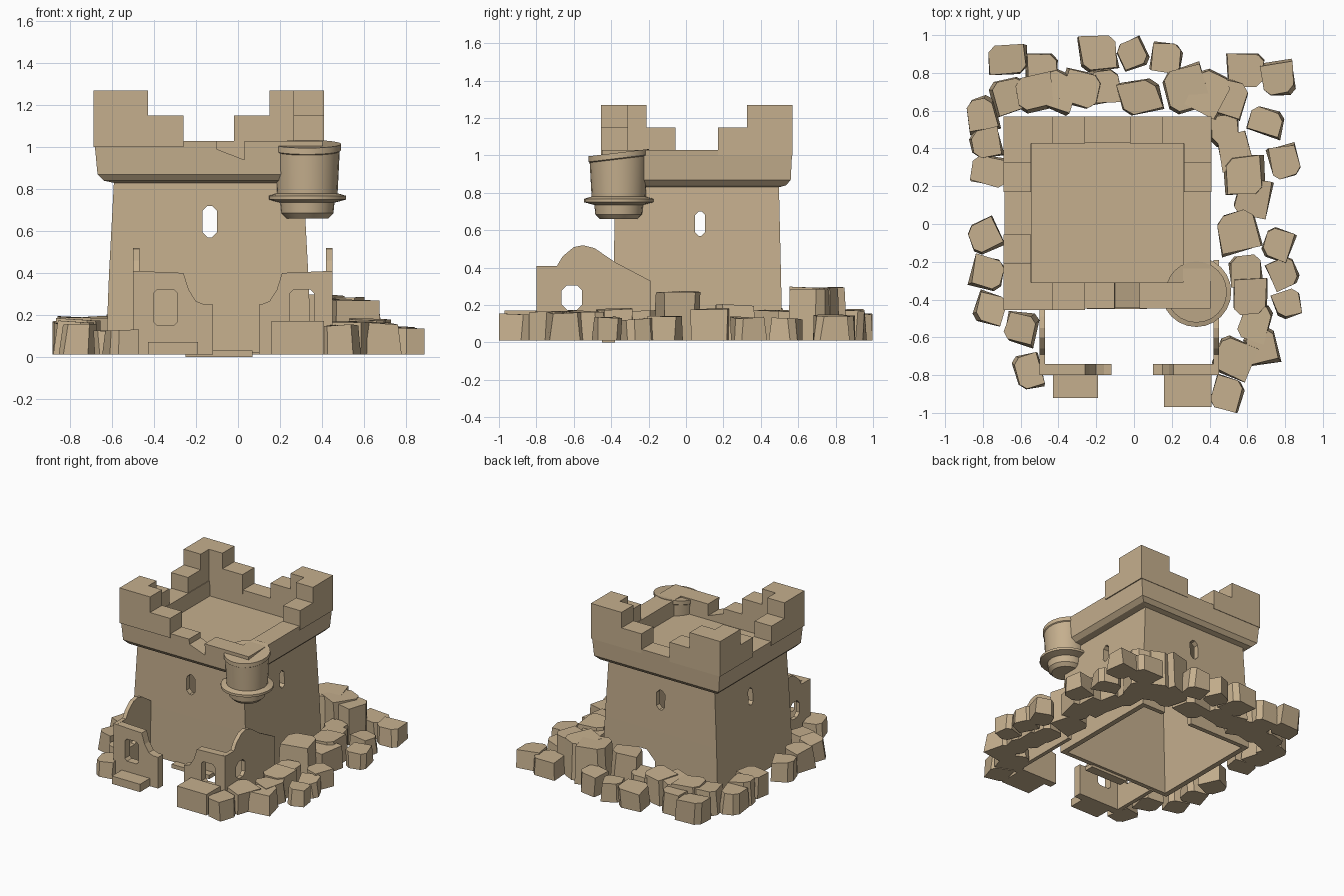
import bpy, bmesh, math, random

if "Cube" in bpy.data.objects:
    bpy.data.objects.remove(bpy.data.objects["Cube"])

random.seed(4)
stone = bpy.data.materials.new("sandstone")
stone.diffuse_color = (0.56, 0.43, 0.27, 1)
stone.use_nodes = True
stone.node_tree.nodes["Principled BSDF"].inputs["Base Color"].default_value = stone.diffuse_color


def finish(name, bm):
    bmesh.ops.recalc_face_normals(bm, faces=bm.faces)
    me = bpy.data.meshes.new(name)
    bm.to_mesh(me)
    bm.free()
    me.materials.append(stone)
    ob = bpy.data.objects.new(name, me)
    bpy.context.collection.objects.link(ob)
    return ob


def loft(name, rings):
    """Skin a stack of rings and cap both ends."""
    bm = bmesh.new()
    loops = [[bm.verts.new(p) for p in r] for r in rings]
    n = len(loops[0])
    for a, b in zip(loops, loops[1:]):
        for i in range(n):
            j = (i + 1) % n
            bm.faces.new((a[i], a[j], b[j], b[i]))
    bm.faces.new(loops[0])
    bm.faces.new(loops[-1])
    return finish(name, bm)


def box(name, x0, x1, y0, y1, z0, z1):
    return loft(name, [[(x0, y0, z), (x1, y0, z), (x1, y1, z), (x0, y1, z)]
                       for z in (z0, z1)])


def slab(name, outline, axis, a, b):
    """Extrude a (u, z) outline along y or x."""
    return loft(name, [[(u, t, z) if axis == 'y' else (t, u, z) for u, z in outline]
                       for t in (a, b)])


def cut(ob, cutter):
    cutter.hide_render = True
    m = ob.modifiers.new("cut", 'BOOLEAN')
    m.operation, m.object, m.solver = 'DIFFERENCE', cutter, 'EXACT'
    bpy.context.view_layer.objects.active = ob
    bpy.ops.object.modifier_apply(modifier="cut")
    bpy.data.objects.remove(cutter)


def opening(u, z, w, h, c=0.35):
    """Chamfered window outline."""
    a, b, k = w / 2, h / 2, w * c
    quarter = [(a, b - k), (a - k, b)]
    half = quarter + [(-p, q) for p, q in reversed(quarter)]
    return [(u + p, z + q) for p, q in half] + [(u - p, z - q) for p, q in half]


# hollow keep with flared parapet, skinned from inner ceiling to roof floor
CX, CY = -.14, .06
levels = [(.41, .395, .80), (.45, .42, .02), (.49, .455, .02), (.475, .447, .40),
          (.452, .437, .83), (.50, .475, .84), (.53, .50, .87),
          (.545, .508, 1.03), (.40, .37, 1.03), (.40, .37, .91)]
corners = [(-1, -1), (1, -1), (1, 1), (-1, 1)]
keep = loft("keep", [[(CX + sx * a, CY + sy * b, z) for sx, sy in corners]
                     for a, b, z in levels])
cut(keep, slab("cutter", opening(-.135, .645, .07, .15), 'y', -1, 1))
cut(keep, slab("cutter", opening(.075, .635, .055, .13), 'x', -1, 1))
# breach low in the back wall and broken notch in the front parapet
cut(keep, slab("cutter", opening(.025, .07, .24, .34, .3), 'y', .45, .7))
cut(keep, slab("cutter", [(-.11, 1.1), (-.10, .99), (.03, .94), (.03, 1.1)], 'y', -.6, -.25))

# stepped battlements on the three intact corners
X0, X1, Y0, Y1, T = -.69, .41, -.455, .57, .145


def battlement(name, right, back):
    def span(lo, hi, flip, a, b):
        return (hi - b, hi - a) if flip else (lo + a, lo + b)

    def block(part, xa, xb, ya, yb, top):
        box(name + part, *span(X0, X1, right, xa, xb), *span(Y0, Y1, back, ya, yb), 1, top)
    block("_merlon_x", 0, .26, 0, T, 1.27)
    block("_merlon_y", 0, T, T, .245, 1.27)
    block("_step_x", .26, .43, 0, T, 1.15)
    block("_step_y", 0, T, .245, .40, 1.15)


battlement("front_left", False, False)
battlement("back_left", False, True)
battlement("back_right", True, True)

# round corner turret with ring and slanted top
profile = [(.10, .66), (.125, .685), (.13, .735), (.185, .75), (.185, .768),
           (.145, .78), (.155, .98), (.162, .985), (.162, 1.015)]
TX, TY = .33, -.36
angles = [i * math.tau / 24 for i in range(24)]
turret = loft("corner_turret", [
    [(TX + r * math.cos(a), TY + r * math.sin(a),
      z + (.12 * r * math.sin(a) if z > .95 else 0)) for a in angles]
    for r, z in profile])
bpy.context.view_layer.objects.active = turret
turret.select_set(True)
bpy.ops.object.shade_smooth_by_angle(angle=math.radians(30))
turret.select_set(False)

# ruined forecourt walls, the right front wall mirrors the left
left = [(-.50, .01), (-.50, .41), (-.26, .40), (-.235, .32), (-.20, .265),
        (-.16, .25), (-.12, .25), (-.12, .01)]
right = [(max(.10, -.05 - u), z) for u, z in left]
for name, outline, u in (("left", left, -.345), ("right", right, .305)):
    wall = slab("front_ruin_" + name, outline, 'y', -.80, -.74)
    cut(wall, slab("cutter", opening(u, .235, .115, .17, .15), 'y', -1, -.6))
side = [(-.79, .01), (-.79, .41), (-.69, .41), (-.66, .46), (-.60, .51), (-.55, .52),
        (-.49, .505), (-.38, .43)]
for name, x, end in (("left", -.50, [(-.38, .01)]),
                     ("right", .42, [(-.19, .33), (-.19, .01)])):
    wall = slab("side_ruin_" + name, side + end, 'x', x, x + .03)
    cut(wall, slab("cutter", opening(-.61, .24, .11, .13, .25), 'x', x - .1, x + .1))


# rubble: rough blocks with slightly tapered, tilted tops
def rock(name, x, y, h):
    size = .165 + .3 * (h - .15)
    w, d = (size * random.uniform(.9, 1.2) for _ in range(2))
    turn = random.uniform(-.45, .45)
    c, s = math.cos(turn), math.sin(turn)
    bm = bmesh.new()
    bmesh.ops.create_cube(bm, size=1)
    for v in bm.verts:
        up = v.co.z > 0
        k = .92 if up else .98
        p = (v.co.x * k + random.uniform(-.06, .06)) * w
        q = (v.co.y * k + random.uniform(-.06, .06)) * d
        v.co.x = max(-.89, min(.89, x + p * c - q * s))
        v.co.y = max(-1, min(1, y + p * s + q * c))
        v.co.z = h + random.uniform(-.012, .008) if up else .01
    uprights = [e for e in bm.edges if abs(e.verts[0].co.z - e.verts[1].co.z) > h / 2]
    bmesh.ops.bevel(bm, geom=random.sample(uprights, 2), offset=size * .2,
                    segments=1, affect='EDGES')
    finish(name, bm)


def row(name, x0, y0, x1, y1, count, h):
    for i in range(count):
        t = i / max(1, count - 1)
        rock(f"{name}_{i + 1}", x0 + (x1 - x0) * t, y0 + (y1 - y0) * t,
             h * random.uniform(.92, 1.06))


row("left_rubble", -.76, -.45, -.79, -.06, 3, .16)
row("far_left_rubble", -.76, .28, -.81, .58, 3, .18)
row("front_left_rubble", -.60, -.55, -.56, -.78, 2, .12)
row("back_left_rubble", -.67, .87, -.49, .82, 2, .17)
row("back_rubble", -.19, .91, .17, .88, 3, .16)
row("back_right_rubble", .59, .82, .76, .77, 2, .14)
row("inner_back_rubble", -.65, .68, -.16, .73, 5, .2)
row("breach_rock", .03, .67, .03, .67, 1, .27)
row("rubble_pile", .28, .72, .50, .67, 3, .28)
row("outer_right_rubble", .70, .54, .80, .33, 2, .13)
row("inner_right_rubble", .48, .50, .63, .14, 4, .19)
row("large_right_rock", .55, -.04, .55, -.04, 1, .29)
row("right_rubble", .76, -.11, .82, -.42, 3, .13)
row("front_right_rubble", .59, -.25, .67, -.65, 4, .17)
row("corner_rubble", .53, -.71, .49, -.90, 2, .16)
box("front_fallen_block", .16, .41, -.97, -.80, .01, .17)
box("low_front_block", -.43, -.19, -.92, -.80, .01, .07)
box("ground_sill", -.25, .07, -.45, -.38, 0, .03)
